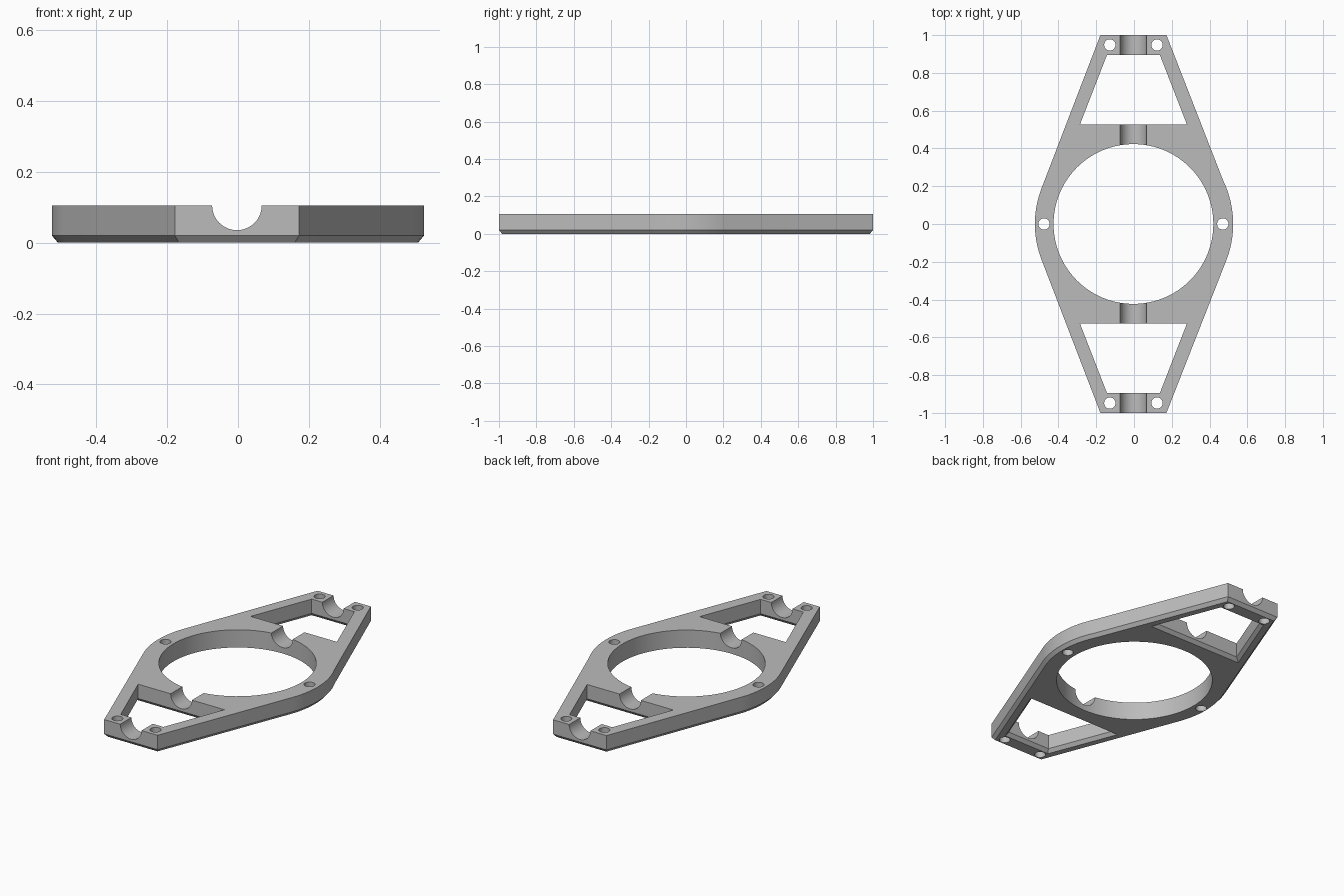
import bpy, bmesh
from math import cos, sin, pi, radians
from mathutils import Vector

if "Cube" in bpy.data.objects:
    bpy.data.objects.remove(bpy.data.objects["Cube"])

HEIGHT, BEVEL_Z, BEVEL = 0.105, 0.02, 0.017
SHIFT = -0.003          # holes and tips sit slightly off centre

grey = bpy.data.materials.new("plain grey")
grey.use_nodes = True
grey.diffuse_color = (0.5, 0.5, 0.5, 1)
grey.node_tree.nodes["Principled BSDF"].inputs["Base Color"].default_value = (0.5, 0.5, 0.5, 1)


def arc(radius, start, end, steps, cx=0.0, cy=0.0):
    angles = [radians(start + (end - start) * i / steps) for i in range(steps + 1)]
    return [(cx + radius * cos(a), cy + radius * sin(a)) for a in angles]


def circle(radius, cx, cy, steps):
    return arc(radius, 0, 360, steps, cx, cy)[:-1]


def inset(points, distance):
    """Mitred inset of a counter-clockwise outline; negative grows it."""
    result = []
    for i, p in enumerate(points):
        p = Vector(p)
        before = (p - Vector(points[i - 1])).normalized()
        after = (Vector(points[(i + 1) % len(points)]) - p).normalized()
        n1, n2 = Vector((-before.y, before.x)), Vector((-after.y, after.x))
        result.append(p + (n1 + n2) * distance / (1 + n1.dot(n2)))
    return result


def prism(name, points, levels):
    """Stack insets of an outline at (height, inset) levels, bottom first."""
    bm = bmesh.new()
    rings = [[bm.verts.new((p[0], p[1], z)) for p in inset(points, d)] for z, d in levels]
    bm.faces.new(rings[0][::-1])
    bm.faces.new(rings[-1])
    n = len(points)
    for low, high in zip(rings, rings[1:]):
        for i in range(n):
            j = (i + 1) % n
            bm.faces.new((low[i], low[j], high[j], high[i]))
    mesh = bpy.data.meshes.new(name)
    bm.to_mesh(mesh)
    bm.free()
    mesh.materials.append(grey)
    obj = bpy.data.objects.new(name, mesh)
    bpy.context.collection.objects.link(obj)
    return obj


# Plate: round waist with tapered tips and a chamfered bottom edge
outline = arc(0.528, -21, 26, 14) + [(0.175, 1), (-0.175, 1)]
outline += arc(0.522, 159, 201, 14) + [(-0.175, -1), (0.175, -1)]
outline = [(x + SHIFT, y) for x, y in outline]
plate = prism("mounting_plate", outline, [(0, BEVEL), (BEVEL_Z, 0), (HEIGHT, 0)])

through = [(-0.1, 0), (0.3, 0)]
cutters = [prism("centre_hole_cutter", circle(0.423, SHIFT, 0, 96), through)]

# Screw holes at the waist and the tips
for side in (-1, 1):
    for x, y in ((0.473, 0), (0.125, 0.948), (0.125, -0.948)):
        cutters.append(prism("screw_hole_cutter", circle(0.03, side * x + SHIFT, y, 24), through))

# Tapered windows, chamfered below
for end in (-1, 1):
    window = [(-0.283, 0.527), (0.283, 0.527), (0.14, 0.895), (-0.14, 0.895)]
    window = [(end * x + SHIFT, end * y) for x, y in window]
    cutters.append(prism("window_cutter", window,
                         [(-BEVEL_Z, -2 * BEVEL), (BEVEL_Z, 0), (0.3, 0)]))

# Half-round channel along the top
channel = prism("channel_cutter", circle(0.07, 0, 0, 40), [(-1.2, 0), (1.2, 0)])
channel.rotation_euler.x = pi / 2
channel.location = (SHIFT, 0, HEIGHT)
cutters.append(channel)

# Cut everything out of the plate
bpy.ops.object.select_all(action='DESELECT')
plate.select_set(True)
bpy.context.view_layer.objects.active = plate
for cutter in cutters:
    cutter.hide_render = True
    mod = plate.modifiers.new("cut", 'BOOLEAN')
    mod.operation, mod.solver, mod.object = 'DIFFERENCE', 'EXACT', cutter
    bpy.ops.object.modifier_apply(modifier=mod.name)
    bpy.data.objects.remove(cutter)

bpy.ops.object.shade_smooth_by_angle(angle=radians(20))
